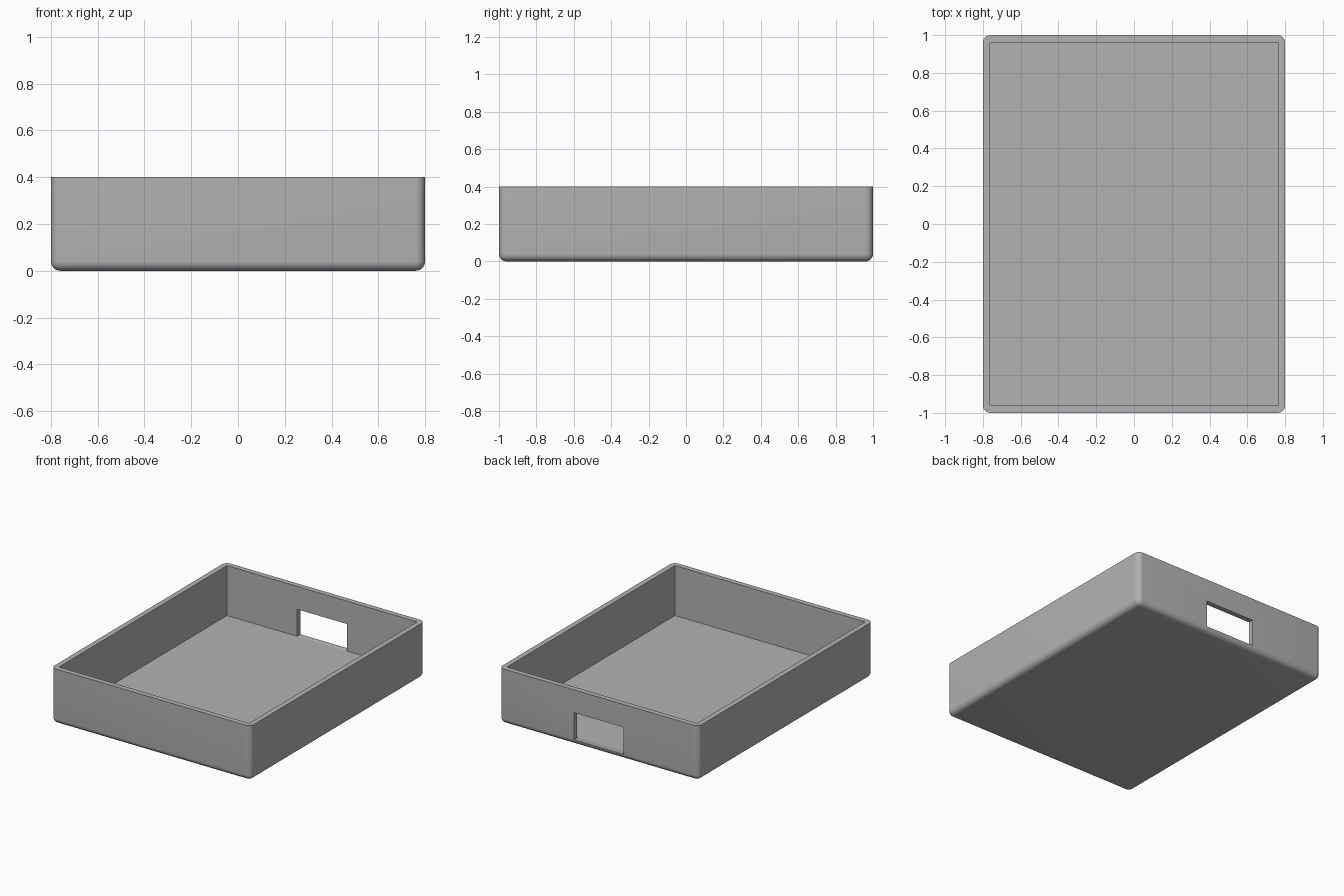
import bpy
import bmesh
from mathutils import Matrix

if "Cube" in bpy.data.objects:
    bpy.data.objects.remove(bpy.data.objects["Cube"], do_unlink=True)

WIDTH, LENGTH, HEIGHT = 1.6, 2.0, 0.4
WALL, RADIUS = 0.038, 0.04
SLOT_WIDTH, SLOT_HEIGHT = 0.4, 0.196

grey = bpy.data.materials.new("light grey")
grey.use_nodes = True
colour = (0.45, 0.45, 0.45, 1)
grey.diffuse_color = colour
grey.node_tree.nodes["Principled BSDF"].inputs["Base Color"].default_value = colour


def box(name, low, high, radius=0):
    """Box between two corners, with every edge but the top rim rounded."""
    bm = bmesh.new()
    size = [h - l for l, h in zip(low, high)]
    centre = [(h + l) / 2 for l, h in zip(low, high)]
    bmesh.ops.create_cube(bm, size=1, matrix=Matrix.Translation(centre) @ Matrix.Diagonal((*size, 1)))
    if radius:
        edges = [e for e in bm.edges if min(v.co.z for v in e.verts) < centre[2]]
        bmesh.ops.bevel(bm, geom=edges, offset=radius, segments=8, profile=0.5, affect='EDGES')
    mesh = bpy.data.meshes.new(name)
    bm.to_mesh(mesh)
    bm.free()
    mesh.materials.append(grey)
    obj = bpy.data.objects.new(name, mesh)
    bpy.context.collection.objects.link(obj)
    return obj


x, y = WIDTH / 2, LENGTH / 2

# Rounded outer shell
tray = box("tray", (-x, -y, 0), (x, y, HEIGHT), RADIUS)

# Square-cornered cavity and the slot through the back wall
cavity = box("cavity_cutter", (WALL - x, WALL - y, WALL), (x - WALL, y - WALL, HEIGHT + 0.1))
slot = box("slot_cutter", (-SLOT_WIDTH / 2, y - 0.1, WALL), (SLOT_WIDTH / 2, y + 0.1, WALL + SLOT_HEIGHT))

for cutter in (cavity, slot):
    cut = tray.modifiers.new(cutter.name, 'BOOLEAN')
    cut.operation = 'DIFFERENCE'
    cut.solver = 'EXACT'
    cut.object = cutter
    cutter.hide_render = True

# Apply the cuts, then discard the cutters
bpy.context.view_layer.objects.active = tray
tray.select_set(True)
for cutter in (cavity, slot):
    bpy.ops.object.modifier_apply(modifier=cutter.name)
    bpy.data.objects.remove(cutter, do_unlink=True)

# Smooth the rounded edges, keep the rim and cavity crisp
bpy.ops.object.shade_smooth_by_angle()
